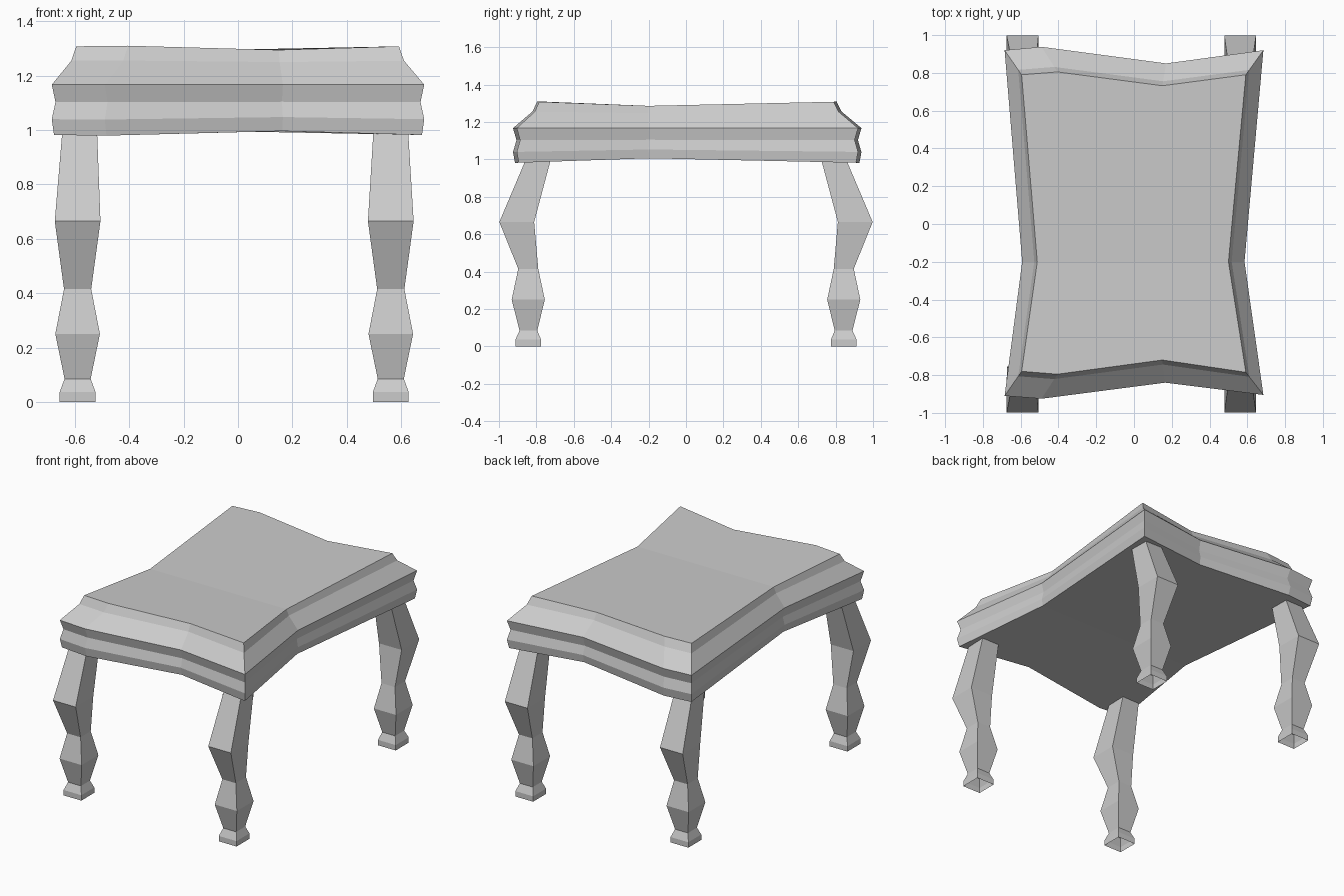
import bpy, bmesh

if "Cube" in bpy.data.objects:
    bpy.data.objects.remove(bpy.data.objects["Cube"])


def finish(bm, name):
    bmesh.ops.recalc_face_normals(bm, faces=bm.faces)
    me = bpy.data.meshes.new(name)
    bm.to_mesh(me)
    bm.free()
    ob = bpy.data.objects.new(name, me)
    bpy.context.collection.objects.link(ob)
    return ob


def bridge(bm, a, b):
    n = len(a)
    for i in range(n):
        bm.faces.new((a[i], a[(i + 1) % n], b[(i + 1) % n], b[i]))


# Cushioned seat: pinched outline (widest ring and top ring), sag weight per point
wide = [(-.685, .92), (-.49, .938), (.17, .85), (.685, .92), (.585, -.2),
        (.685, -.905), (.165, -.84), (-.49, -.925), (-.685, -.91), (-.592, -.2)]
top = [(-.595, .79), (-.405, .805), (.15, .732), (.592, .79), (.5, -.2),
       (.592, -.785), (.15, -.72), (-.405, -.795), (-.595, -.78), (-.512, -.2)]
sag = [0, -.1, .6, 0, 1, 0, .6, -.1, 0, 1]
# (blend from wide to top ring, overall scale, height, sag amount)
profile = [(0, .988, .982, .024), (0, 1, 1.04, .013), (0, .98, 1.103, .002),
           (0, 1, 1.167, 0), (.8, 1, 1.255, -.008), (1, 1, 1.308, -.022)]

bm = bmesh.new()
rings = []
for t, s, z, dz in profile:
    rings.append([bm.verts.new((s * (w[0] + t * (p[0] - w[0])),
                                s * (w[1] + t * (p[1] - w[1])), z + dz * k))
                  for w, p, k in zip(wide, top, sag)])
for a, b in zip(rings, rings[1:]):
    bridge(bm, a, b)
for r in (rings[0], rings[-1]):
    bm.faces.new([r[9]] + r[:5])
    bm.faces.new(r[4:10])
finish(bm, "seat")

# Four faceted legs: (height, half width x, outer y, inner y), open at the foot
leg = [(0, .066, .912, .775), (.036, .066, .912, .775), (.085, .048, .89, .795),
       (.25, .082, .932, .755), (.415, .05, .897, .79), (.665, .084, .998, .812),
       (1.01, .063, .852, .72)]


def make_leg(name, cx, side):
    bm = bmesh.new()
    prev = None
    for z, h, yo, yi in leg:
        shift = .008 if z > 1 and cx < 0 else 0
        ring = [bm.verts.new((cx + shift + sx * h, side * y, z))
                for sx, y in ((-1, yo), (1, yo), (1, yi), (-1, yi))]
        if prev:
            bridge(bm, prev, ring)
        prev = ring
    bm.faces.new(prev)
    finish(bm, name)


for side, where in ((-1, "front"), (1, "back")):
    make_leg(where + "_left_leg", -.59, side)
    make_leg(where + "_right_leg", .562, side)
